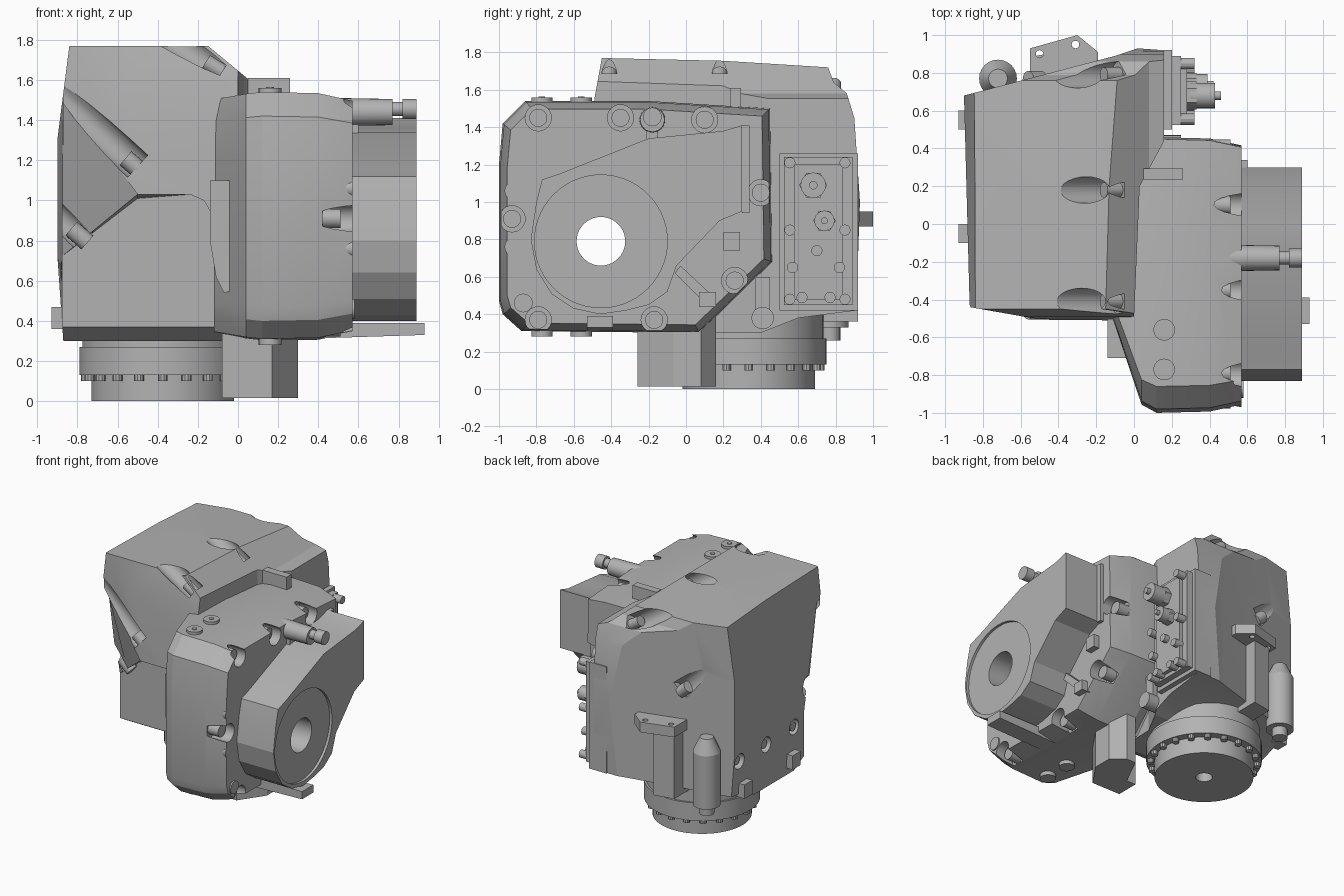
import bpy, bmesh
from math import sin, cos, pi, radians
from mathutils import Vector

old = bpy.data.objects.get("Cube")
if old:
    bpy.data.objects.remove(old, do_unlink=True)

grey = bpy.data.materials.new("cast_metal_grey")
grey.use_nodes = True
colour = (0.45, 0.45, 0.45, 1)
grey.diffuse_color = colour
grey.node_tree.nodes["Principled BSDF"].inputs["Base Color"].default_value = colour


# ---- helpers: every solid is a list of rings, lofted and capped
def prism(axis, pts, lo, hi):
    place = {"x": lambda a, b, t: (t, a, b),
             "y": lambda a, b, t: (a, t, b),
             "z": lambda a, b, t: (a, b, t)}[axis]
    return [[place(a, b, t) for a, b in pts] for t in (lo, hi)]


def box(x0, x1, y0, y1, z0, z1):
    return prism("z", [(x0, y0), (x1, y0), (x1, y1), (x0, y1)], z0, z1)


def rod(start, end, r0, r1=None, sides=24):
    start, end = Vector(start), Vector(end)
    turn = (end - start).to_track_quat("Z", "Y")
    rings = []
    for centre, r in ((start, r0), (end, r0 if r1 is None else r1)):
        rings.append([centre + turn @ Vector((r * cos(2 * pi * i / sides), r * sin(2 * pi * i / sides), 0))
                      for i in range(sides)])
    return rings


def rod_x(y, z, x0, x1, r0, r1=None, sides=24):
    return rod((x0, y, z), (x1, y, z), r0, r1, sides)


def rod_z(x, y, z0, z1, r0, r1=None, sides=24):
    return rod((x, y, z0), (x, y, z1), r0, r1, sides)


def part(name, *solids):
    bm = bmesh.new()
    for rings in solids:
        loops = [[bm.verts.new(p) for p in ring] for ring in rings]
        n = len(loops[0])
        bm.faces.new(loops[0])
        bm.faces.new(loops[-1])
        for a, b in zip(loops, loops[1:]):
            for i in range(n):
                j = (i + 1) % n
                bm.faces.new((a[i], a[j], b[j], b[i]))
    bmesh.ops.recalc_face_normals(bm, faces=bm.faces)
    mesh = bpy.data.meshes.new(name)
    bm.to_mesh(mesh)
    bm.free()
    mesh.materials.append(grey)
    ob = bpy.data.objects.new(name, mesh)
    bpy.context.collection.objects.link(ob)
    return ob


def activate(ob):
    bpy.ops.object.select_all(action="DESELECT")
    ob.select_set(True)
    bpy.context.view_layer.objects.active = ob


def combine(ob, operation, *solids):
    tool = part("cutter", *solids)
    tool.hide_render = True
    mod = ob.modifiers.new("cut", "BOOLEAN")
    mod.operation, mod.object, mod.solver = operation, tool, "EXACT"
    mod.use_self = len(solids) > 1
    activate(ob)
    bpy.ops.object.modifier_apply(modifier=mod.name)
    bpy.data.objects.remove(tool, do_unlink=True)


shaft_y, shaft_z = -0.455, 0.79
shaft_hole = rod_x(shaft_y, shaft_z, -1.3, 1.3, 0.13, sides=40)

# ---- main housing: plan, front and side outlines intersected
plan = [(-0.90, 0.68), (-0.87, -0.44), (-0.5, -0.505), (-0.1, -0.52), (0.0, -0.5), (0.03, 0.2),
        (0.16, 0.44), (0.16, 0.92), (0.02, 0.93), (-0.1, 0.89)]
front = [(-0.84, 1.77), (-0.15, 1.77), (0.08, 1.58), (0.17, 1.55), (0.17, 0.3),
         (-0.87, 0.3), (-0.905, 0.8), (-0.9, 1.3)]
side = [(-0.53, 0.42), (-0.22, 0.37), (-0.1, 0.3), (0.4, 0.3), (0.6, 0.38), (0.91, 0.42), (0.93, 1.0),
        (0.9, 1.45), (0.86, 1.58), (0.79, 1.64), (0.76, 1.72), (0.2, 1.755), (-0.45, 1.77), (-0.49, 1.55)]
housing = part("main_housing", prism("z", plan, 0.2, 1.9))
combine(housing, "INTERSECT", prism("y", front, -1.2, 1.2))
combine(housing, "INTERSECT", prism("x", side, -1.2, 1.2))
# recess under the overhanging front, sloping in at the outer corner
recess_rest = [(-0.24, 1.03), (-0.17, 1.0), (-0.13, 0.93), (-0.05, 0.1), (-1.1, 0.1)]
mouth = prism("y", [(-1.1, 1.84), (-0.5, 1.03)] + recess_rest, -1.2, -0.49)
floor = [(x, -0.22, z) for x, z in [(-1.1, 0.55), (-0.5, 1.01)] + recess_rest]
combine(housing, "DIFFERENCE", mouth + [floor])
combine(housing, "DIFFERENCE", shaft_hole)
# screw pockets along the cover seam and the lower side
top_screws = [(-0.41, 1.66), (0.18, 1.66), (0.79, 1.6)]
side_screws = (-0.09, 0.27, 0.61)
combine(housing, "DIFFERENCE",
        *[rod((-0.39, y, z + 0.18), (-0.08, y, z - 0.02), 0.07) for y, z in top_screws],
        *[rod((-1.0, y, 1.63), (-0.5, y, 1.17), 0.075) for y in (-0.5, 0.81)],
        rod((-1.0, -0.27, 1.01), (-0.76, -0.27, 0.8), 0.065),
        *[rod_x(y, 0.65, -1.0, -0.82, 0.06) for y in side_screws])
part("cover_screws",
     *[rod((-0.16, y, z + 0.03), (-0.08, y, z - 0.02), 0.04) for y, z in top_screws],
     *[rod((-0.56, y, 1.21), (-0.49, y, 1.15), 0.045) for y in (-0.46, 0.765)],
     rod((-0.83, -0.25, 0.86), (-0.75, -0.25, 0.79), 0.045),
     *[rod_x(y, 0.65, -0.87, -0.8, 0.035) for y in side_screws])

# ---- gear case: one outline lofted along x
outline = [(-1.0, 0.47), (-0.98, 0.4), (-0.88, 0.31), (0.07, 0.3), (0.46, 0.68), (0.45, 1.5),
           (-0.2, 1.54), (-0.86, 1.54), (-0.98, 1.42), (-1.0, 1.2)]
mid_y, mid_z = -0.27, 0.92


def case_ring(x, wide, high, squash=1):
    return [(x, 0.46 - (0.46 - (mid_y + (y - mid_y) * wide)) * squash, mid_z + (z - mid_z) * high)
            for y, z in outline]


case = part("gear_case", [case_ring(-0.12, 0.95, 0.94, 0.66), case_ring(0.04, 0.94, 0.985),
                          case_ring(0.12, 1, 1), case_ring(0.4, 0.99, 0.99), case_ring(0.57, 0.94, 0.93)])
combine(case, "DIFFERENCE", shaft_hole)
case_bolts = [(-0.79, 1.45), (-0.35, 1.45), (0.1, 1.44), (0.4, 1.05), (0.26, 0.58),
              (-0.17, 0.37), (-0.79, 0.37), (-0.93, 0.91)]
combine(case, "DIFFERENCE", *[rod_x(y, z, 0.42, 0.7, 0.07) for y, z in case_bolts])
part("case_bolts", *[rod_x(y, z, 0.38, 0.51, 0.048) for y, z in case_bolts],
     rod_x(-0.87, 0.46, 0.5, 0.58, 0.05))
part("case_cones", *[rod_x(-0.92, z, 0.38, 0.57, 0.015, 0.05) for z in (0.76, 1.06)])

# ---- shaft nose with recessed face
nose_shape = [(-0.80, 1.0), (-0.77, 1.12), (-0.68, 1.15), (-0.2, 1.34), (0.0, 1.36), (0.2, 1.38),
              (0.3, 1.41), (0.3, 0.95), (0.18, 0.9), (-0.05, 0.66), (-0.1, 0.52), (-0.2, 0.45),
              (-0.32, 0.42), (-0.46, 0.4), (-0.6, 0.43), (-0.72, 0.51), (-0.8, 0.64), (-0.83, 0.8)]
nose = part("shaft_nose", prism("x", nose_shape, 0.3, 0.89))
combine(nose, "DIFFERENCE", rod_x(shaft_y, shaft_z, 0.87, 1.0, 0.355, sides=56))
combine(nose, "DIFFERENCE", shaft_hole)
part("case_ribs", box(0.5, 0.6, 0.3, 0.34, 0.94, 1.41), box(0.5, 0.62, 0.2, 0.29, 0.74, 0.84),
     box(0.5, 0.62, 0.07, 0.16, 0.44, 0.52),
     prism("x", [(-0.06, 0.62), (-0.03, 0.66), (0.12, 0.52), (0.08, 0.48)], 0.5, 0.61),
     box(0.5, 0.6, -0.21, -0.15, 1.3, 1.4))
part("nose_foot", prism("y", [(0.3, 0.31), (0.93, 0.33), (0.93, 0.39), (0.4, 0.39)], -0.53, -0.39))
part("top_nozzle", rod_x(-0.18, 1.44, 0.4, 0.5, 0.035, 0.07), rod_x(-0.18, 1.44, 0.5, 0.77, 0.07, 0.065),
     rod_x(-0.18, 1.455, 0.76, 0.83, 0.035), rod_x(-0.18, 1.455, 0.82, 0.89, 0.05))

# ---- plugs, lifting tab and front pad on the gear case
part("case_plugs", *[rod_z(0.16, y, *span, 0.057) for y in (-0.56, -0.77)
                     for span in ((1.5, 1.56), (0.28, 0.34))])
part("plug_sockets", *[rod_z(0.16, y, 1.55, 1.565, 0.02, sides=6) for y in (-0.56, -0.77)])
part("lifting_tab", box(0.05, 0.26, 0.235, 0.295, 1.45, 1.61))
part("front_pad", prism("y", [(-0.14, 1.1), (-0.04, 1.1), (0.02, 1.05), (0.02, 0.56), (-0.07, 0.54),
                              (-0.11, 0.62), (-0.14, 0.8)], -0.71, -0.6),
     box(-0.14, 0.02, -0.71, -0.48, 1.05, 1.1))

# ---- connector panel
part("connector_panel", box(0.05, 0.2, 0.5, 0.92, 0.42, 1.26), box(0.15, 0.25, 0.525, 0.89, 0.45, 1.24),
     box(0.2, 0.28, 0.58, 0.84, 0.48, 1.2))
panel_bolts = [(y, z) for y in (0.555, 0.85) for z in (0.48, 0.85, 1.21)]
panel_bolts += [(0.57, 0.65), (0.62, 0.49), (0.7, 0.74), (0.77, 0.49), (0.82, 0.65)]
part("panel_bolts", *[rod_x(y, z, 0.2, 0.32, 0.03, sides=12) for y, z in panel_bolts])
part("connectors", *[s for y, z, r, end in ((0.68, 1.09, 0.075, 0.46), (0.74, 0.9, 0.06, 0.42))
                     for s in (rod_x(y, z, 0.25, 0.33, r, sides=6), rod_x(y, z, 0.3, end - 0.08, r * 0.75),
                               rod_x(y, z, 0.3, end - 0.03, r * 0.9), rod_x(y, z, 0.3, end, r * 0.3))])
part("lower_boss", rod_x(0.41, 0.38, 0.0, 0.25, 0.06), box(0.0, 0.2, 0.37, 0.45, 0.38, 0.6))

# ---- round output base
base_x, base_y = -0.375, 0.335
base = part("output_base", rod_z(base_x, base_y, 0, 0.14, 0.355, sides=64))
combine(base, "DIFFERENCE", rod_z(base_x, base_y, -0.1, 0.08, 0.06))
part("output_collar", rod_z(base_x, base_y, 0.13, 0.27, 0.415, sides=64),
     rod_z(base_x, base_y, 0.27, 0.45, 0.4, sides=64))
part("base_bolts", *[rod_z(base_x + 0.383 * cos(a), base_y + 0.383 * sin(a), 0.1, 0.14, 0.024, sides=10)
                     for a in (2 * pi * i / 20 for i in range(20))])

# ---- support foot under the gear case
part("support_foot", prism("z", [(-0.08, -0.26), (0.17, -0.26), (0.3, -0.07), (0.3, 0.08), (0.2, 0.16),
                                 (0.12, 0.16), (0.0, -0.08), (-0.08, -0.08)], 0.015, 0.4))

# ---- rear bracket, side capsule and lugs
bracket = part("rear_bracket", prism("z", [(-0.55, 0.75), (-0.55, 0.93), (-0.3, 1.0), (-0.19, 0.91),
                                           (-0.19, 0.8)], 0.87, 0.95))
combine(bracket, "DIFFERENCE", *[rod_z(x, y, 0.8, 1.0, 0.02) for x, y in ((-0.5, 0.9), (-0.31, 0.95))])
part("bracket_post", prism("z", [(-0.52, 0.6), (-0.52, 0.89), (-0.36, 0.92), (-0.36, 0.6)], 0.36, 0.88))
part("side_capsule", rod_z(-0.72, 0.77, 0.33, 0.75, 0.1), rod_z(-0.72, 0.77, 0.75, 0.86, 0.1, 0.05),
     rod_z(-0.72, 0.77, 0.26, 0.34, 0.055))
part("side_lugs", *[box(-0.93, -0.82, y, y + 0.1, 0.36, 0.47) for y in (-0.1, 0.5)])

# ---- smooth round parts, keep hard edges
for ob in list(bpy.context.collection.objects):
    if ob.type == "MESH" and grey.name in ob.data.materials:
        activate(ob)
        bpy.ops.object.shade_smooth_by_angle(angle=radians(16))
